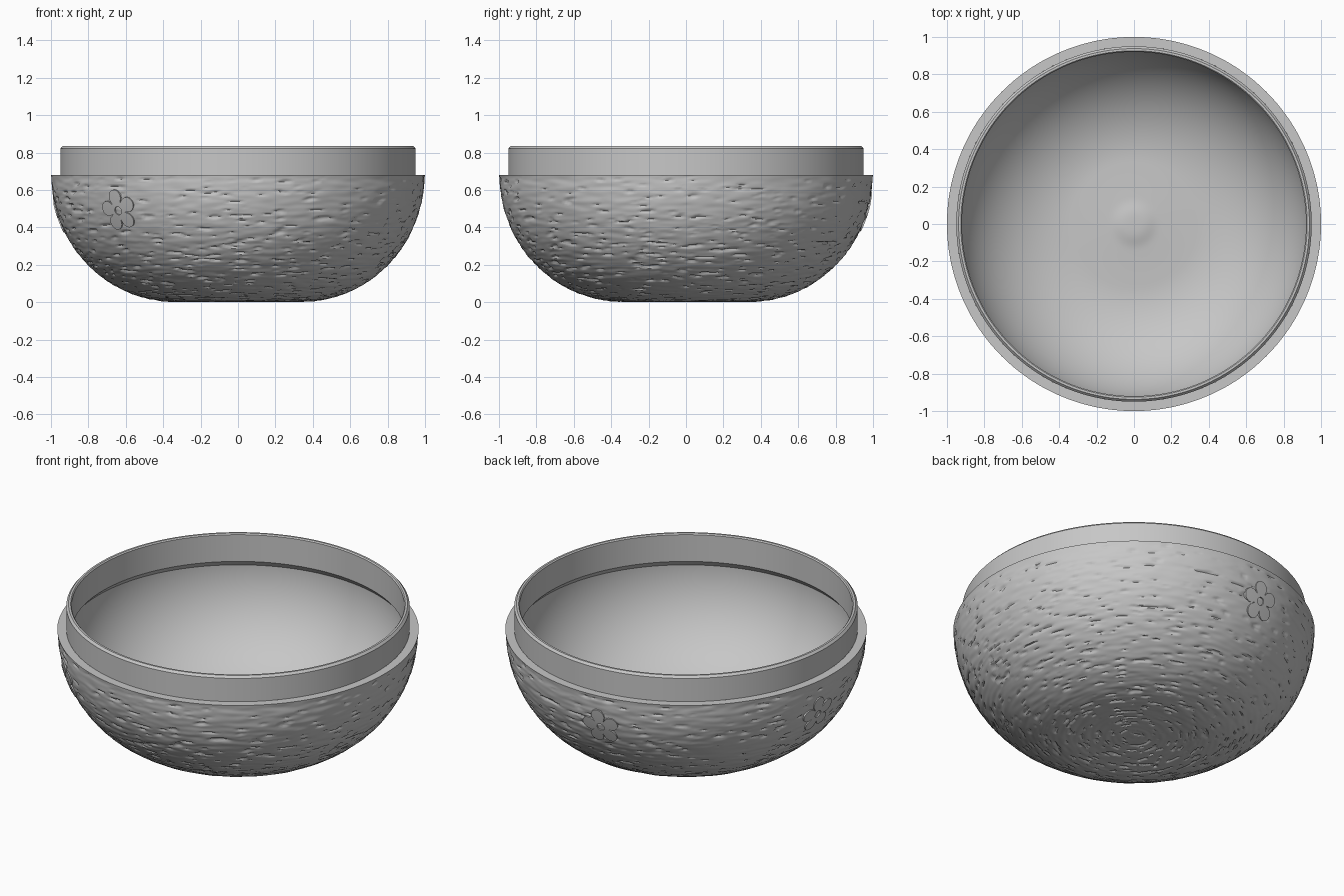
import bpy, bmesh, math
from mathutils import Vector, noise

if "Cube" in bpy.data.objects:
    bpy.data.objects.remove(bpy.data.objects["Cube"], do_unlink=True)

RIM_Z = 0.68                     # height of the outer ledge
FOOT = 0.34                      # radius of the flat underside
SIDE = 1 - FOOT                  # horizontal reach of the rounded wall
GREY = (0.57, 0.57, 0.57, 1)

grey = bpy.data.materials.new("plain_grey")
grey.use_nodes = True
grey.diffuse_color = GREY
grey.node_tree.nodes["Principled BSDF"].inputs["Base Color"].default_value = GREY


def finish(bm, name, angle):
    bmesh.ops.remove_doubles(bm, verts=bm.verts, dist=0.0001)
    mesh = bpy.data.meshes.new(name)
    bm.to_mesh(mesh)
    bm.free()
    mesh.materials.append(grey)
    obj = bpy.data.objects.new(name, mesh)
    bpy.context.collection.objects.link(obj)
    bpy.ops.object.select_all(action="DESELECT")
    obj.select_set(True)
    bpy.context.view_layer.objects.active = obj
    bpy.ops.object.shade_smooth_by_angle(angle=math.radians(angle))


def lathe(profile, segments):
    """Turn (radius, height) points about z; upward profiles face outward."""
    bm = bmesh.new()
    rings = []
    for r, z in profile:
        r = max(r, 0.00001)
        rings.append([bm.verts.new((r * math.cos(math.tau * j / segments),
                                    r * math.sin(math.tau * j / segments), z))
                      for j in range(segments)])
    for low, high in zip(rings, rings[1:]):
        for j in range(segments):
            k = (j + 1) % segments
            bm.faces.new((low[j], low[k], high[k], high[j]))
    return bm


def outside(t):
    """Point on the outer profile; t is the angle below the rim."""
    return FOOT + SIDE * math.cos(t), RIM_Z * (1 - math.sin(t))


def wall_angle(z):
    return math.asin(min(1, max(0, 1 - z / RIM_Z)))


def outward(t, azimuth):
    n = Vector((math.cos(t) / SIDE, 0, -math.sin(t) / RIM_Z)).normalized()
    return Vector((n.x * math.cos(azimuth), n.x * math.sin(azimuth), n.z))


# Outer shell: flat foot, curved wall and top ledge, with a hammered surface
profile = [(FOOT * i / 45, 0) for i in range(45)]
profile += [outside(math.pi / 2 * (1 - i / 140)) for i in range(141)]
profile.append((0.95, RIM_Z))
shell = lathe(profile, 360)
for v in shell.verts:
    p = v.co
    if p.z > RIM_Z - 0.001:
        continue
    t = wall_angle(p.z)
    radius = math.hypot(p.x, p.y)
    along = t * 0.67 + max(0, FOOT - radius)
    q = Vector((p.x * 10, p.y * 10, along * 40))
    ripple = 0.5 + 0.5 * noise.noise(q)
    pits = noise.noise(q * 1.5 + Vector((7, 3, 5)))
    threshold = 0.40 - 0.10 * math.sin(t)
    depth = 0.006 * ripple + 0.008 * min(1, max(0, pits - threshold) * 8)
    fade = min(1, (RIM_Z - p.z) / 0.02)
    v.co = p - outward(t, math.atan2(p.y, p.x)) * depth * fade
finish(shell, "bowl_shell", 50)

# Collar and lining: chamfered lip, undercut, then rounded floor with a low boss
profile = [(0.95, RIM_Z), (0.95, 0.822), (0.938, 0.835), (0.926, 0.835),
           (0.92, 0.828), (0.92, 0.665), (0.95, 0.63)]
wall = [math.pi / 2 * i / 60 for i in range(1, 61)]
lining = [(FOOT + (0.95 - FOOT) * math.cos(t), 0.63 - 0.58 * math.sin(t)) for t in wall]
lining += [(FOOT * (1 - i / 40), 0.05) for i in range(1, 41)]
for r, z in lining:
    boss = 0.012 * math.exp(-(r / 0.22) ** 2) + 0.012 * math.exp(-(r / 0.1) ** 4)
    profile.append((r, z + boss))
finish(lathe(profile, 180), "collar_and_lining", 30)


# Flowers: thin five-petal plates wrapped on the wall, open at the centre
def flower(name, azimuth, height, size=0.115, steps=80):
    azimuth = math.radians(azimuth)
    t0 = wall_angle(height)
    stretch = math.hypot(SIDE * math.sin(t0), RIM_Z * math.cos(t0))

    def place(radius, phi, lift):
        u, v = radius * math.sin(phi), radius * math.cos(phi)
        t = t0 - v / stretch
        r, z = outside(t)
        a = azimuth + u / outside(t0)[0]
        base = Vector((r * math.cos(a), r * math.sin(a), z))
        return base + outward(t, a) * lift

    bm = bmesh.new()
    columns = []
    for j in range(steps):
        phi = math.tau * j / steps
        petal = size * (0.4 + 0.6 * abs(math.cos(2.5 * phi)) ** 0.5)
        hole = size * 0.2
        path = [(hole, -0.015), (hole, 0.004), ((hole + petal) / 2, 0.004),
                (petal, 0.004), (petal, -0.015)]
        columns.append([bm.verts.new(place(r, phi - 0.15, lift)) for r, lift in path])
    for j in range(steps):
        a, b = columns[j], columns[(j + 1) % steps]
        for i in range(len(a) - 1):
            bm.faces.new((a[i], b[i], b[i + 1], a[i + 1]))
    bm.normal_update()
    # Make the plate's face point away from the bowl
    front = outward(t0, azimuth)
    if sum(f.normal.dot(front) * f.calc_area() for f in bm.faces) < 0:
        bmesh.ops.reverse_faces(bm, faces=bm.faces)
    finish(bm, name, 30)


flower("front_flower", 229, 0.49)
flower("side_flower", 174, 0.46)
flower("back_flower", 96, 0.48)
